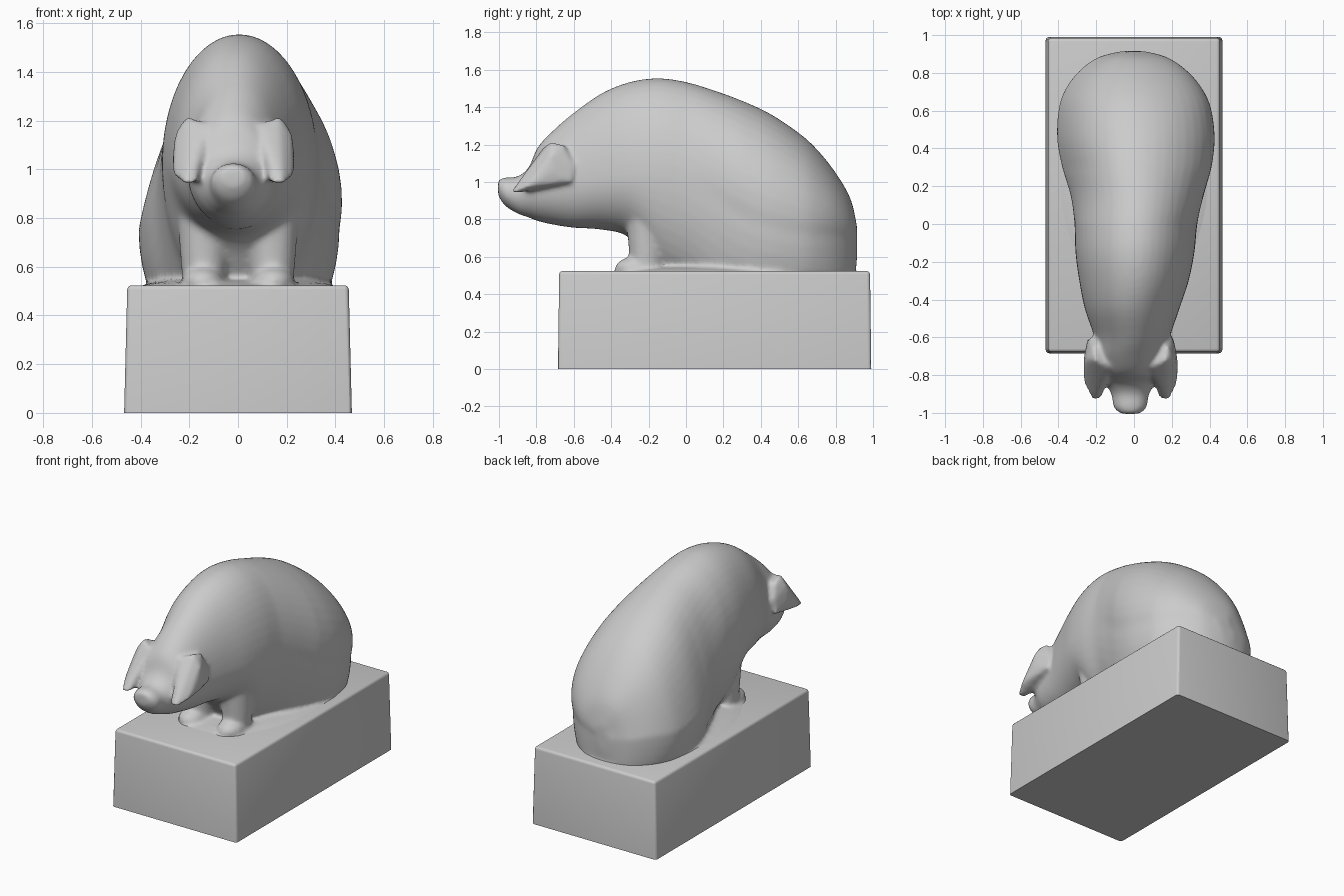
import bpy, bmesh
from math import sin, cos, pi
from mathutils import Matrix, Vector

if "Cube" in bpy.data.objects:
    bpy.data.objects.remove(bpy.data.objects["Cube"])

FLOOR = 0.49  # body parts stop just inside the plinth


def catmull(a, b, c, d, t):
    return [0.5 * (2*q + (r-p)*t + (2*p-5*q+4*r-s)*t*t + (3*q-p-3*r+s)*t**3)
            for p, q, r, s in zip(a, b, c, d)]


def refine(rows, steps=4):
    out = []
    for i in range(len(rows) - 1):
        a, d = rows[max(i-1, 0)], rows[min(i+2, len(rows)-1)]
        out += [catmull(a, rows[i], rows[i+1], d, k/steps) for k in range(steps)]
    return out + [rows[-1]]


def loft(bm, rows, n=48):
    # egg-shaped cross-sections stacked along y
    rings = []
    for y, cx, w, top, mid, low in refine(rows):
        skew = 0.03 * min(max(y / 0.3, 0), 1)  # haunches lean to one side
        ring = []
        for k in range(n):
            a = 2*pi*k/n
            t = sin(a)
            z = mid + t * (top-mid if t > 0 else mid-low)
            x = cx + w*cos(a) + skew * 4*max(t, 0)*(1-max(t, 0))
            ring.append(bm.verts.new((x, y, max(z, FLOOR))))
        rings.append(ring)
    for r, s in zip(rings, rings[1:]):
        for k in range(n):
            bm.faces.new((r[k], r[(k+1) % n], s[(k+1) % n], s[k]))
    bm.faces.new(rings[0])
    bm.faces.new(rings[-1])


def ellipsoid(bm, loc, radii):
    m = Matrix.Translation(loc) @ Matrix.Diagonal((*radii, 1))
    bmesh.ops.create_uvsphere(bm, u_segments=32, v_segments=16, radius=1, matrix=m)


def finish(bm, name):
    bmesh.ops.recalc_face_normals(bm, faces=bm.faces)
    me = bpy.data.meshes.new(name)
    bm.to_mesh(me)
    bm.free()
    ob = bpy.data.objects.new(name, me)
    bpy.context.collection.objects.link(ob)
    return ob


bm = bmesh.new()

# Snout, head, back and rump: y, centre x, half width, top, widest height, bottom
loft(bm, [
    (-1.005, -.02, .05, 1.01, .97, .93),
    (-.97, -.02, .088, 1.025, .95, .875),
    (-.90, -.02, .10, 1.03, .94, .83),
    (-.84, -.02, .135, 1.08, .95, .81),
    (-.79, -.02, .165, 1.19, .97, .79),
    (-.70, -.02, .185, 1.285, .98, .77),
    (-.60, -.01, .20, 1.37, 1.0, .755),
    (-.45, -.01, .25, 1.475, 1.02, .745),
    (-.30, 0, .29, 1.535, 1.03, .70),
    (-.15, .005, .315, 1.555, 1.03, .50),
    (0, .01, .325, 1.535, 1.0, .40),
    (.15, .015, .35, 1.49, .92, .25),
    (.30, .01, .39, 1.435, .82, .20),
    (.45, .005, .412, 1.365, .76, .20),
    (.60, 0, .40, 1.265, .73, .20),
    (.70, -.005, .365, 1.175, .72, .20),
    (.80, -.01, .29, 1.05, .72, .20),
    (.88, -.015, .18, .91, .70, .30),
    (.915, -.015, .05, .76, .69, .60)])

for s in (-1, 1):
    # Folded ear flap
    pts = [(.11, -.76, 1.19), (.19, -.72, 1.22), (.24, -.72, 1.15), (.22, -.60, 1.09),
           (.23, -.61, 1.0), (.10, -.61, 1.14), (.20, -.945, .935), (.15, -.92, .95),
           (.25, -.84, .98), (.25, -.72, 1.06), (.10, -.66, .98), (.20, -.65, 1.20)]
    verts = [bm.verts.new((s*x - .018, y, z)) for x, y, z in pts]
    bmesh.ops.convex_hull(bm, input=verts)
    # Front leg, foot and its spread at the ground
    bmesh.ops.create_cone(bm, cap_ends=True, segments=24, radius1=.085, radius2=.12, depth=.45,
                          matrix=Matrix.Translation((s*.14, -.21, FLOOR + .225)))
    ellipsoid(bm, (s*.145, -.27, .54), (.085, .11, .06))

# Low mound that blends the belly into the plinth
ellipsoid(bm, (0, .24, .50), (.43, .69, .06))

pig = finish(bm, "pig")
rm = pig.modifiers.new("fuse", 'REMESH')
rm.mode = 'VOXEL'
rm.voxel_size = .013
rm.use_smooth_shade = True
sm = pig.modifiers.new("soften", 'SMOOTH')
sm.factor = .5
sm.iterations = 10

# Plinth, slightly tapered with softened edges
bm = bmesh.new()
bmesh.ops.create_cube(bm, size=1, matrix=Matrix.Translation((0, .153, .262))
                      @ Matrix.Diagonal((.935, 1.675, .524, 1)))
for v in bm.verts:
    if v.co.z > .3:
        v.co.x *= .972
        v.co.y = .153 + (v.co.y - .153) * .992
edges = [e for e in bm.edges if max(v.co.z for v in e.verts) > .3]
bmesh.ops.bevel(bm, geom=edges, offset=.018, segments=3, profile=.5, affect='EDGES')
plinth = finish(bm, "plinth")
bpy.context.view_layer.objects.active = plinth
plinth.select_set(True)
bpy.ops.object.shade_smooth_by_angle()
